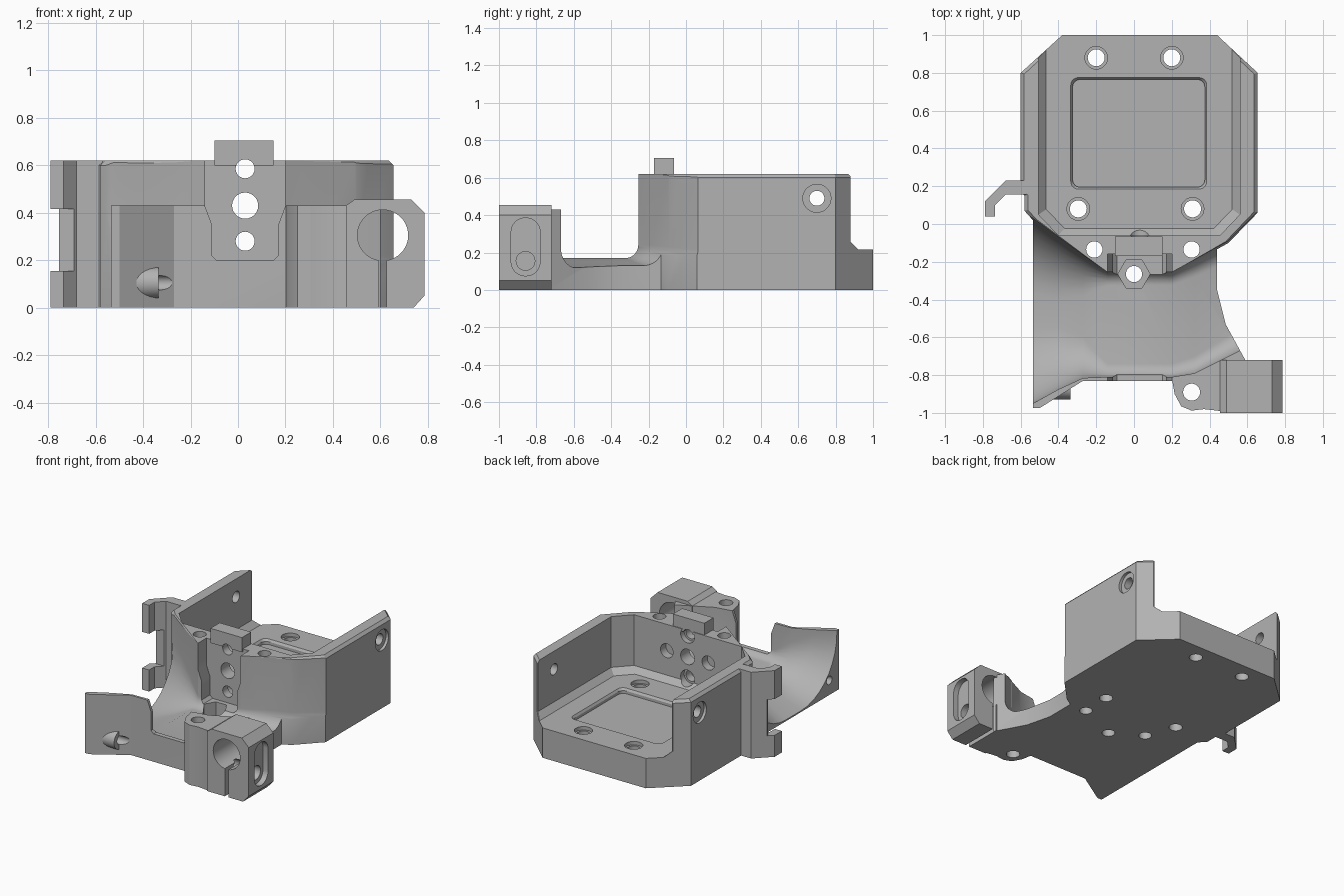
import bpy, bmesh, math
from mathutils import Vector

if "Cube" in bpy.data.objects:
    bpy.data.objects.remove(bpy.data.objects["Cube"], do_unlink=True)

grey = bpy.data.materials.new("plain_grey")
grey.use_nodes = True
COLOR = (0.45, 0.45, 0.45, 1)
grey.diffuse_color = COLOR
grey.node_tree.nodes["Principled BSDF"].inputs["Base Color"].default_value = COLOR


def loft(name, rings):
    """Closed solid through rings with equal point counts."""
    bm = bmesh.new()
    loops = [[bm.verts.new(p) for p in ring] for ring in rings]
    n = len(loops[0])
    for a, b in zip(loops, loops[1:]):
        for i in range(n):
            j = (i + 1) % n
            bm.faces.new((a[i], a[j], b[j], b[i]))
    bm.faces.new(loops[0])
    bm.faces.new(loops[-1])
    bmesh.ops.recalc_face_normals(bm, faces=bm.faces)
    if len(rings) > 2:
        bmesh.ops.triangulate(bm, faces=[f for f in bm.faces if len(f.verts) == 4])
    mesh = bpy.data.meshes.new(name)
    bm.to_mesh(mesh)
    bm.free()
    mesh.materials.append(grey)
    ob = bpy.data.objects.new(name, mesh)
    bpy.context.collection.objects.link(ob)
    return ob


def prism(name, pts, lo, hi, axis="z"):
    """Extrude a flat outline along an axis."""
    put = {"z": lambda a, b, h: (a, b, h),
           "y": lambda a, b, h: (a, h, b),
           "x": lambda a, b, h: (h, a, b)}[axis]
    return loft(name, [[put(a, b, h) for a, b in pts] for h in (lo, hi)])


def circle(a, b, r, n=28, turn=0.0):
    return [(a + r * math.cos(turn + math.tau * i / n),
             b + r * math.sin(turn + math.tau * i / n)) for i in range(n)]


def box(a0, a1, b0, b1):
    return [(a0, b0), (a1, b0), (a1, b1), (a0, b1)]


def rounded(a0, a1, b0, b1, r, n=6):
    pts = []
    for k, (a, b) in enumerate(box(a0 + r, a1 - r, b0 + r, b1 - r)):
        for i in range(n + 1):
            t = math.pi + (k + i / n) * math.pi / 2
            pts.append((a + r * math.cos(t), b + r * math.sin(t)))
    return pts


def combine(ob, tool, op="DIFFERENCE"):
    mod = ob.modifiers.new("combine", "BOOLEAN")
    mod.operation, mod.solver, mod.object = op, "EXACT", tool
    bpy.ops.object.select_all(action="DESELECT")
    bpy.context.view_layer.objects.active = ob
    ob.select_set(True)
    bpy.ops.object.modifier_apply(modifier=mod.name)
    bpy.data.objects.remove(tool, do_unlink=True)


def cut(ob, pts, lo, hi, axis="z"):
    combine(ob, prism("cutter", pts, lo, hi, axis))


def scaled(pts, z, sx, sy, cx=0.0275, cy=0.4):
    return [(cx + (x - cx) * sx, cy + (y - cy) * sy, z) for x, y in pts]


# Tray block with chamfered top rim
outline = [(-0.38, 1), (0.44, 1), (0.655, 0.8), (0.655, 0.06), (0.5, -0.1),
           (0.2, -0.27), (-0.14, -0.27), (-0.535, 0.02), (-0.58, 0.07),
           (-0.58, 0.15), (-0.6, 0.17), (-0.6, 0.8)]
body = loft("tray_and_duct", [scaled(outline, 0, 1, 1), scaled(outline, 0.6, 1, 1),
                              scaled(outline, 0.62, 0.97, 0.985)])

# Front duct block with flared wing, and the screw boss on the wing
duct = prism("duct", [(-0.535, 0.1), (-0.535, -0.975), (-0.5, -0.975), (-0.27, -0.83),
                      (0.3, -0.83), (0.6, -0.74), (0.485, -0.53), (0.44, -0.35),
                      (0.44, 0.1)], 0, 0.43)
combine(body, duct, "UNION")
combine(body, prism("boss", circle(-0.865, 0.105, 0.065), -0.46, -0.335, "x"), "UNION")

# Flared trough through the duct: x, front, back, floor, corner radius
stations = [(-0.6, -0.985, 0.07, -0.015, 0.4), (-0.535, -0.95, 0.03, 0.01, 0.4),
            (-0.4, -0.875, -0.07, 0.06, 0.33), (-0.27, -0.815, -0.165, 0.11, 0.22),
            (-0.14, -0.81, -0.255, 0.17, 0.07), (0.2, -0.81, -0.255, 0.17, 0.07),
            (0.32, -0.79, -0.19, 0.15, 0.09), (0.5, -0.7, -0.09, 0.12, 0.11),
            (0.7, -0.6, 0.11, 0.1, 0.12)]


def trough_ring(x, front, back, floor, r, n=9):
    ring = [(x, front, 1)]
    for y, start in ((front + r, math.pi), (back - r, 1.5 * math.pi)):
        for i in range(n + 1):
            t = start + i / n * math.pi / 2
            ring.append((x, y + r * math.cos(t), floor + r + r * math.sin(t)))
    return ring + [(x, back, 1)]


combine(body, loft("trough", [trough_ring(*s) for s in stations]))

# Central notch in the front rim and mounting face
cut(body, [(-0.09, 0.2), (0.15, 0.2), (0.17, 0.22), (0.17, 0.35), (0.2, 0.43), (0.2, 0.9),
           (-0.14, 0.9), (-0.14, 0.43), (-0.11, 0.35), (-0.11, 0.22)], -1.1, -0.16, "y")

# Tray interior with sloped foot, open at the back
inner = [(-0.505, 0.05), (-0.4, -0.06), (0.455, -0.06), (0.56, 0.05), (0.56, 1.3), (-0.505, 1.3)]
combine(body, loft("interior", [scaled(inner, 0.215, 0.925, 0.92), scaled(inner, 0.255, 1, 1),
                                scaled(inner, 0.9, 1, 1)]))
cut(body, [(0.92, 0.216), (1.2, 0.216), (1.2, 0.9), (0.88, 0.9), (0.88, 0.256)], -1, 1, "x")

# Shallow panel recess in the tray floor
cx, cy = 0.025, 0.48
combine(body, loft("recess", [[(x, y, z) for x, y in rounded(cx - w, cx + w, cy - h, cy + h, 0.04)]
                              for z, w, h in ((0.18, 0.35, 0.285), (0.2, 0.35, 0.285),
                                              (0.23, 0.37, 0.305))]))

# Tray floor screw holes with counterbores
for x, y in ((-0.2, 0.88), (0.2, 0.88), (-0.295, 0.08), (0.31, 0.08)):
    cut(body, circle(x, y, 0.045), -0.1, 0.3)
    cut(body, circle(x, y, 0.06), 0.19, 0.3)

# Vertical screw holes in the front wall, and the floor nut trap
for x in (-0.21, 0.305):
    cut(body, circle(x, -0.135, 0.043), -0.1, 0.9)
cut(body, circle(0, -0.265, 0.043), -0.1, 0.3)
cut(body, circle(0, -0.265, 0.085, 6), 0.1, 0.3)

# Mounting face holes and blind side pockets
for z, r in ((0.585, 0.04), (0.43, 0.055), (0.28, 0.04)):
    cut(body, circle(0.03, z, r), -0.25, 0, "y")
for x in (-0.135, 0.195):
    cut(body, circle(x, 0.43, 0.05), -0.12, 0, "y")
for z in (0.585, 0.28):
    cut(body, circle(0.03, z, 0.055), -0.1, 0, "y")

# Side wall holes with countersinks, and the wing boss hole
cut(body, circle(0.7, 0.49, 0.04), -1, 1, "x")
cut(body, circle(0.7, 0.49, 0.075), 0.635, 1, "x")
cut(body, circle(0.7, 0.49, 0.075), -1, -0.58, "x")
cut(body, circle(-0.865, 0.105, 0.03), -0.7, -0.2, "x")

# Raised tab over the mounting face
tab = prism("top_tab", box(-0.1, 0.15, 0.6, 0.705), -0.17, -0.065, "y")
cut(tab, circle(0.03, 0.585, 0.04), -0.3, 0.1, "y")

# Rod clamp with its screw ear
clamp = prism("rod_clamp", [(0.455, 0), (0.74, 0), (0.785, 0.05), (0.785, 0.4), (0.73, 0.455),
                            (0.49, 0.455), (0.455, 0.43)], -1, -0.72, "y")
ear = prism("ear", [(0.2, -0.815), (0.215, -0.9), (0.25, -0.965), (0.305, -0.988), (0.37, -0.98),
                    (0.5, -0.995), (0.5, -0.73), (0.42, -0.76), (0.3, -0.81)], 0, 0.43)
combine(clamp, ear, "UNION")
cut(clamp, circle(0.61, 0.305, 0.107, 40), -1.2, -0.5, "y")
cut(clamp, box(0.595, 0.625, -0.1, 0.25), -1.2, -0.5, "y")
cut(clamp, circle(0.305, -0.89, 0.045), -0.1, 0.6)
cut(clamp, rounded(-0.935, -0.78, 0.075, 0.385, 0.075), 0.745, 0.9, "x")
cut(clamp, circle(-0.858, 0.155, 0.05), 0.5, 0.9, "x")
cut(body, circle(0.305, -0.89, 0.045), -0.1, 0.6)

# Cable hook on the side, its tip split into two fingers
hook = prism("side_hook", [(-0.57, 0.23), (-0.68, 0.23), (-0.79, 0.12), (-0.79, 0.04),
                           (-0.735, 0.04), (-0.735, 0.1), (-0.68, 0.155), (-0.57, 0.155)], 0, 0.62)
cut(hook, box(-0.9, -0.69, 0.155, 0.415), -0.1, 0.145, "y")
cut(hook, box(-0.9, -0.755, 0.155, 0.415), 0, 0.3, "y")

for ob in (body, tab, clamp, hook):
    bpy.ops.object.select_all(action="DESELECT")
    bpy.context.view_layer.objects.active = ob
    ob.select_set(True)
    bpy.ops.object.shade_smooth_by_angle(angle=math.radians(28))
